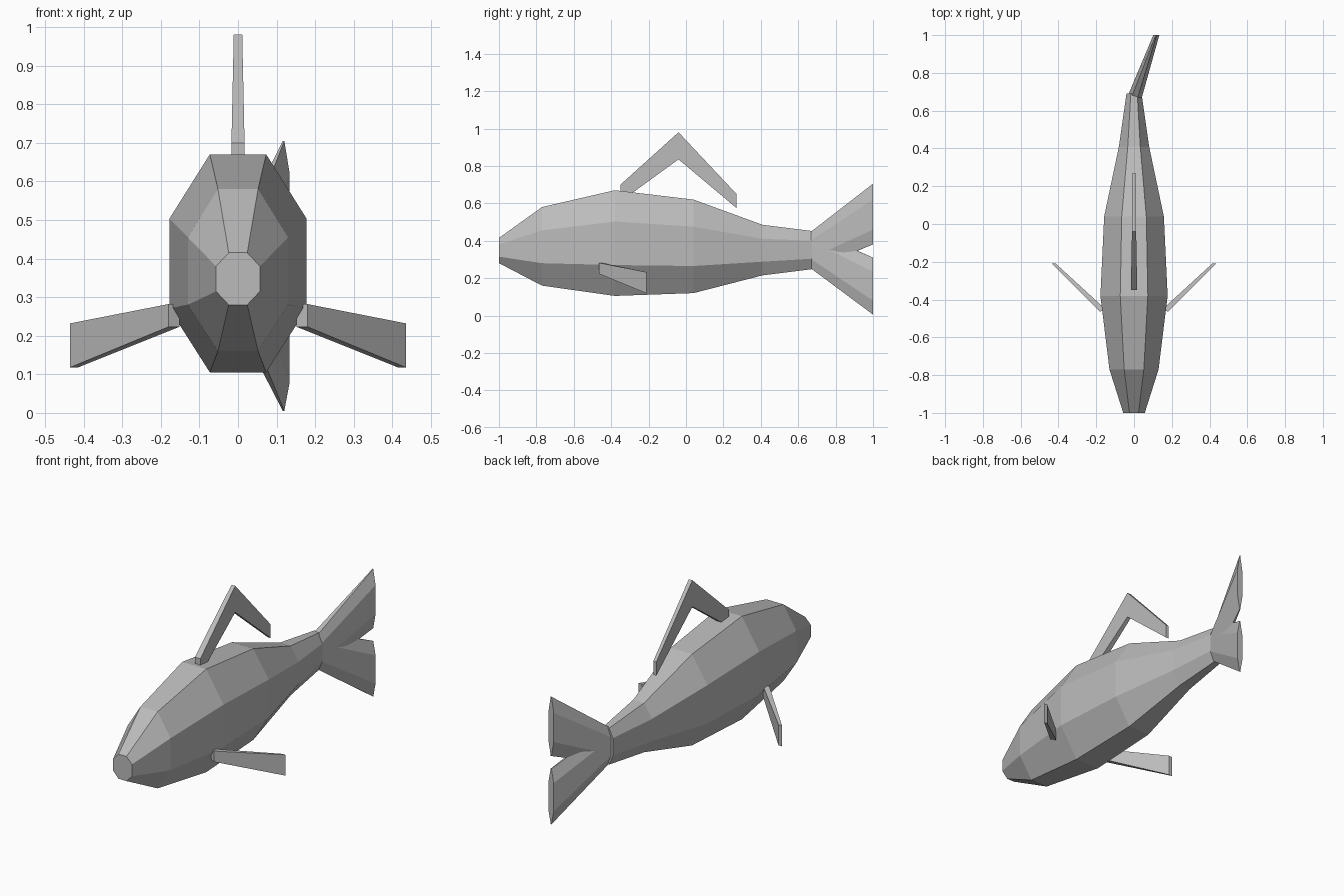
import bpy

cube = bpy.data.objects.get("Cube")
if cube:
    bpy.data.objects.remove(cube, do_unlink=True)

grey = bpy.data.materials.new("plain_grey")
grey.use_nodes = True
colour = (0.5, 0.5, 0.5, 1)
grey.diffuse_color = colour
grey.node_tree.nodes["Principled BSDF"].inputs["Base Color"].default_value = colour


def loft(name, rings):
    """Skin a closed solid through rings with equal point counts."""
    n = len(rings[0])
    verts = [p for ring in rings for p in ring]
    faces = [tuple(range(n)), tuple(range(len(verts) - n, len(verts)))]
    for r in range(len(rings) - 1):
        for i in range(n):
            a, b = r * n + i, r * n + (i + 1) % n
            faces.append((a, b, b + n, a + n))
    mesh = bpy.data.meshes.new(name)
    mesh.from_pydata(verts, [], faces)
    obj = bpy.data.objects.new(name, mesh)
    bpy.context.collection.objects.link(obj)
    mesh.materials.append(grey)
    # Make normals point outward
    bpy.context.view_layer.objects.active = obj
    obj.select_set(True)
    bpy.ops.object.mode_set(mode="EDIT")
    bpy.ops.mesh.select_all(action="SELECT")
    bpy.ops.mesh.normals_make_consistent(inside=False)
    bpy.ops.object.mode_set(mode="OBJECT")
    obj.select_set(False)
    return obj


def octagon(x, y, wide, narrow, top, high, low, bottom, skew=0):
    """Eight-sided section; skew turns it towards the bent tail."""
    outline = [(narrow, top), (wide, high), (wide, low), (narrow, bottom),
               (-narrow, bottom), (-wide, low), (-wide, high), (-narrow, top)]
    return [(x + dx, y - skew * dx, z) for dx, z in outline]


# Body
loft("body", [octagon(0, *s) for s in (
    (-1.0, 0.057, 0.024, 0.415, 0.38, 0.315, 0.28),
    (-0.77, 0.13, 0.052, 0.58, 0.455, 0.28, 0.16),
    (-0.38, 0.178, 0.073, 0.67, 0.503, 0.27, 0.105),
    (0.04, 0.158, 0.065, 0.62, 0.475, 0.265, 0.12),
    (0.41, 0.08, 0.033, 0.485, 0.41, 0.288, 0.215),
    (0.69, 0.04, 0.017, 0.45, 0.40, 0.305, 0.25))])

# Tail lobes, sharing one root and swept to the left
root = octagon(0.005, 0.675, 0.035, 0.015, 0.45, 0.40, 0.305, 0.25, 0.3)
for name, heights in (("upper_tail_lobe", (0.705, 0.62, 0.46, 0.38)),
                      ("lower_tail_lobe", (0.31, 0.235, 0.08, 0.005))):
    loft(name, [root, octagon(0.118, 1.0, 0.016, 0.002, *heights)])

# Back fin: an arch with a rectangular section
loft("back_fin", [
    [(-w, y, low), (w, y, low), (w, y, top), (-w, y, top)]
    for y, low, top, w in ((-0.35, 0.61, 0.70, 0.017),
                           (-0.04, 0.835, 0.98, 0.011),
                           (0.27, 0.575, 0.65, 0.009))])

# Side fins
for name, s in (("left_side_fin", 1), ("right_side_fin", -1)):
    loft(name, [
        [(s * xo, yo, top), (s * xi, yi, top), (s * xi, yi, low), (s * xo, yo, low)]
        for xo, yo, xi, yi, top, low in (
            (0.18, -0.465, 0.152, -0.45, 0.282, 0.223),
            (0.435, -0.21, 0.414, -0.21, 0.232, 0.118))])
